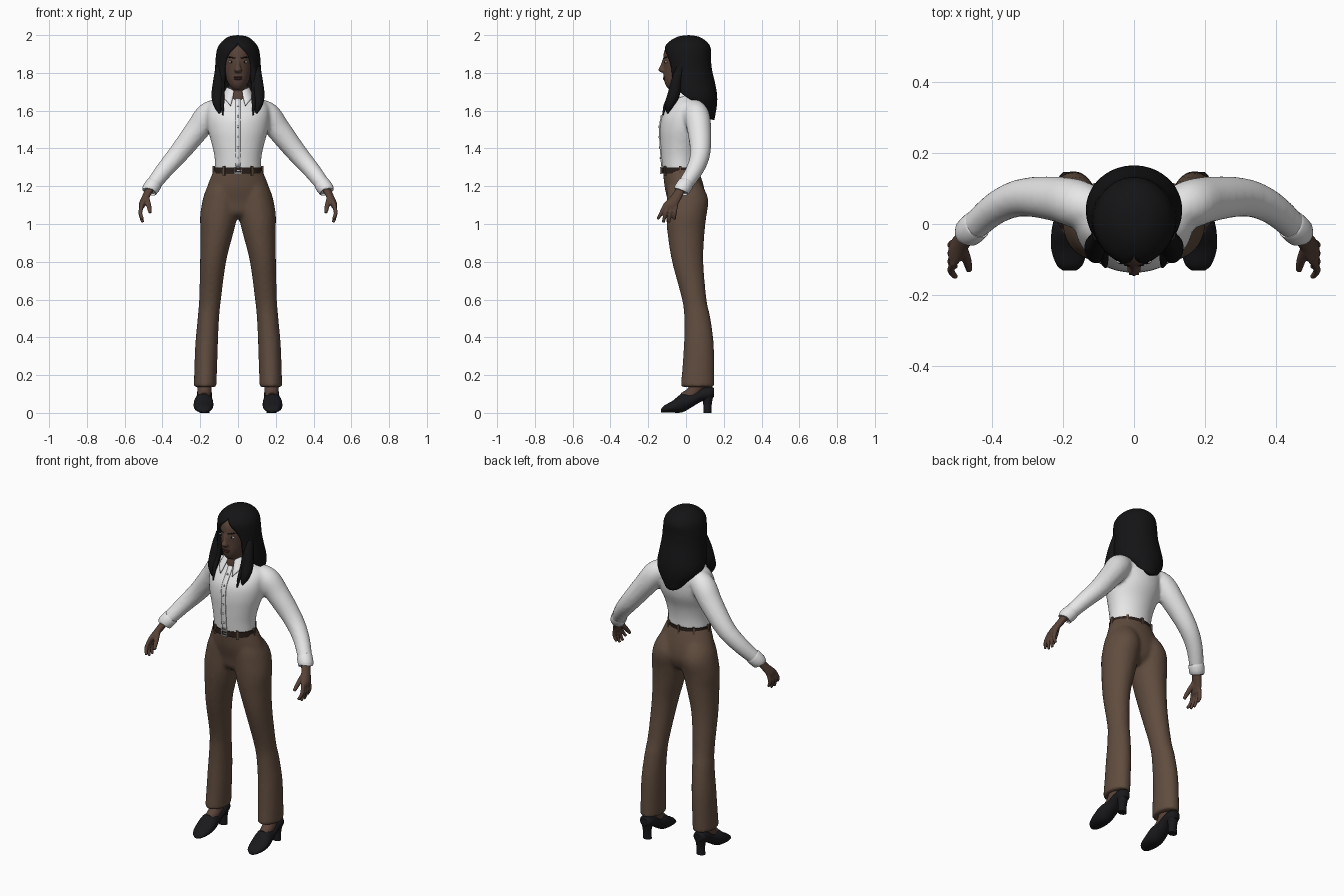
import bpy, bmesh, math
from mathutils import Vector, Matrix

if "Cube" in bpy.data.objects:
    bpy.data.objects.remove(bpy.data.objects["Cube"])


def material(name, r, g, b):
    m = bpy.data.materials.new(name)
    m.use_nodes = True
    m.diffuse_color = (r, g, b, 1)
    m.node_tree.nodes["Principled BSDF"].inputs["Base Color"].default_value = (r, g, b, 1)
    return m


SKIN = material("brown skin", .1, .056, .04)
LIP = material("lip", .075, .03, .026)
HAIR = material("black hair", .007, .007, .008)
SHIRT = material("white cloth", .8, .8, .8)
CLOTH = material("brown cloth", .118, .073, .049)
BELT = material("dark leather", .022, .013, .01)
METAL = material("silver", .55, .55, .55)
SHOE = material("black leather", .01, .01, .012)
EYE = material("eye white", .6, .57, .52)


def resample(rows, steps):
    """Catmull-Rom interpolation through tuples of numbers."""
    out = []
    for i in range(len(rows) - 1):
        p = [rows[max(i - 1, 0)], rows[i], rows[i + 1], rows[min(i + 2, len(rows) - 1)]]
        for s in range(steps):
            t = s / steps
            out.append([b + .5 * t * (c - a + t * (2 * a - 5 * b + 4 * c - d + t * (3 * (b - c) + d - a)))
                        for a, b, c, d in zip(*p)])
    return out + [list(rows[-1])]


def loft(bm, rows, axis=None, side=1, n=24, steps=5):
    """Closed elliptical rings (x, y, z, radius a, radius b) along an axis or along the path."""
    rows = resample(rows, steps)
    rings = []
    for i, r in enumerate(rows):
        if axis == "z":
            u, v = Vector((1, 0, 0)), Vector((0, 1, 0))
        elif axis == "y":
            u, v = Vector((1, 0, 0)), Vector((0, 0, 1))
        else:
            t = Vector(rows[min(i + 1, len(rows) - 1)][:3]) - Vector(rows[max(i - 1, 0)][:3])
            u = t.cross(Vector((0, 1, 0))).normalized()
            v = t.normalized().cross(u)
        ring = []
        for k in range(n):
            a = math.tau * k / n
            p = Vector(r[:3]) + u * r[3] * math.cos(a) + v * r[-1] * math.sin(a)
            ring.append(bm.verts.new((p.x * side, p.y, p.z)))
        rings.append(ring)
    for a, b in zip(rings, rings[1:]):
        for k in range(n):
            bm.faces.new((a[k], a[(k + 1) % n], b[(k + 1) % n], b[k]))
    bm.faces.new(rings[0])
    bm.faces.new(rings[-1])


def arc(bm, rows, power=2, n=40, steps=4):
    """Sheet open at the front: rows of (z, centre y, rx, ry, half opening, end lift)."""
    grid = []
    for z, cy, rx, ry, gap, lift in resample(rows, steps):
        line = []
        for i in range(n + 1):
            t = 2 * i / n - 1
            a = t * math.radians(180 - max(gap, 0))
            line.append(bm.verts.new((rx * math.sin(a), cy + ry * math.cos(a), z + lift * abs(t) ** power)))
        grid.append(line)
    for a, b in zip(grid, grid[1:]):
        for i in range(n):
            bm.faces.new((a[i], a[i + 1], b[i + 1], b[i]))
    bmesh.ops.remove_doubles(bm, verts=bm.verts, dist=.0005)


def blob(bm, place, size):
    m = Matrix.Translation(place) @ Matrix.Diagonal((*size, 1))
    bmesh.ops.create_uvsphere(bm, u_segments=16, v_segments=10, radius=1, matrix=m)


def box(bm, place, size, turn=0):
    m = Matrix.Translation(place) @ Matrix.Rotation(turn, 4, "Z") @ Matrix.Diagonal((*size, 1))
    bmesh.ops.create_cube(bm, size=1, matrix=m)


def finish(name, bm, mat, voxel=0, smooth=4, mirror=False, thick=0):
    bmesh.ops.recalc_face_normals(bm, faces=bm.faces)
    me = bpy.data.meshes.new(name)
    bm.to_mesh(me)
    bm.free()
    me.materials.append(mat)
    me.shade_smooth()
    me.set_sharp_from_angle(angle=math.radians(50))
    ob = bpy.data.objects.new(name, me)
    bpy.context.collection.objects.link(ob)
    if voxel:
        m = ob.modifiers.new("fuse", "REMESH")
        m.mode, m.voxel_size, m.use_smooth_shade = "VOXEL", voxel, True
        m = ob.modifiers.new("soften", "SMOOTH")
        m.factor, m.iterations = .5, smooth
    if thick:
        m = ob.modifiers.new("thickness", "SOLIDIFY")
        m.thickness, m.offset = thick, -1
    if mirror:
        ob.modifiers.new("mirror", "MIRROR")
    return ob


def front_y(ob, x, z):
    """Depth of the front surface of an object at x, z."""
    bpy.context.view_layer.update()
    ev = ob.evaluated_get(bpy.context.evaluated_depsgraph_get())
    hit, place, _, _ = ev.ray_cast(Vector((x, -1, z)), Vector((0, 1, 0)))
    return place.y if hit else -.12


# Trousers: pelvis and two flared legs
bm = bmesh.new()
loft(bm, [(0, -.03, 1.3, .122, .093), (0, -.01, 1.2, .163, .104), (0, .004, 1.12, .18, .1),
          (0, 0, 1.06, .12, .085), (0, 0, 1.03, .05, .05)], "z", n=36)
for s in (1, -1):
    loft(bm, [(.075, -.015, 1.24, .055, .075), (.085, 0, 1.18, .085, .1), (.092, .008, 1.12, .097, .111),
              (.102, .002, 1.04, .099, .106), (.112, 0, .95, .087, .098), (.132, .009, .8, .069, .083),
              (.148, .044, .6, .058, .065), (.157, .06, .5, .057, .07), (.167, .068, .35, .06, .08),
              (.174, .061, .137, .06, .089)], "z", s)
finish("trousers", bm, CLOTH, .011)

# Shirt: torso and sleeves
bm = bmesh.new()
loft(bm, [(0, -.03, 1.28, .122, .094), (0, -.031, 1.35, .124, .099), (0, -.026, 1.42, .138, .109),
          (0, -.012, 1.5, .16, .126), (0, -.002, 1.57, .167, .125), (0, .014, 1.63, .158, .102),
          (0, .014, 1.668, .105, .077), (0, 0, 1.69, .06, .062)], "z", n=36)
for s in (1, -1):
    loft(bm, [(.09, .035, 1.615, .052), (.155, .055, 1.578, .068), (.215, .07, 1.5, .064),
              (.313, .075, 1.375, .054), (.39, .045, 1.285, .046), (.465, -.02, 1.187, .038)], None, s)
shirt = finish("shirt", bm, SHIRT, .011)

# Cuffs
bm = bmesh.new()
loft(bm, [(.44, 0, 1.218, .039), (.446, -.004, 1.21, .043), (.468, -.024, 1.18, .042), (.471, -.027, 1.175, .036)], steps=2)
finish("cuffs", bm, SHIRT, mirror=True)

# Button strip and buttons follow the shirt front
bm = bmesh.new()
last = None
for i in range(19):
    z = 1.305 + i * .02
    y = front_y(shirt, 0, z) - .006
    pair = [bm.verts.new((x, y, z)) for x in (-.014, .014)]
    if last:
        bm.faces.new((last[0], last[1], pair[1], pair[0]))
    last = pair
finish("button_strip", bm, SHIRT, thick=.008)
bm = bmesh.new()
for i in range(6):
    z = 1.35 + i * .055
    blob(bm, (0, front_y(shirt, 0, z) - .007, z), (.006, .003, .006))
finish("buttons", bm, METAL)

# Collar with hanging points
bm = bmesh.new()
arc(bm, [(1.725, -.004, .06, .066, 22, -.02), (1.715, -.006, .066, .078, 22, -.035),
         (1.675, -.012, .086, .112, 27, -.05)], power=6)
finish("collar", bm, SHIRT, thick=.005)

# Belt, loops and buckle
bm = bmesh.new()
loft(bm, [(0, -.03, 1.268, .129, .1), (0, -.03, 1.3, .127, .099)], "z", n=40, steps=1)
finish("belt", bm, BELT)
bm = bmesh.new()
for deg in (35, 90, 140, 180, 220, 270, 325):
    a = math.radians(deg)
    box(bm, (.129 * math.sin(a), -.03 - .1 * math.cos(a), 1.283), (.012, .012, .05), a)
finish("belt_loops", bm, CLOTH)
bm = bmesh.new()
for s in (1, -1):
    box(bm, (s * .018, -.133, 1.284), (.006, .008, .036))
    box(bm, (0, -.133, 1.284 + s * .015), (.036, .008, .006))
box(bm, (.006, -.134, 1.284), (.026, .006, .005))
finish("buckle", bm, METAL)

# Head, nose, ears and neck
bm = bmesh.new()
loft(bm, [(0, -.06, 1.712, .025, .03), (0, -.045, 1.735, .046, .063), (0, -.025, 1.77, .063, .093),
          (0, -.012, 1.82, .075, .107), (0, -.005, 1.87, .08, .116), (0, 0, 1.92, .076, .114),
          (0, 0, 1.95, .062, .088), (0, 0, 1.975, .03, .05)], "z", n=32)
loft(bm, [(0, -.118, 1.868, .008, .008), (0, -.122, 1.837, .012, .015), (0, -.127, 1.814, .02, .02),
          (0, -.118, 1.802, .014, .014)], "z")
loft(bm, [(0, .005, 1.62, .07), (0, -.012, 1.67, .059), (0, -.015, 1.72, .05), (0, -.02, 1.78, .05)], "z")
for s in (1, -1):
    blob(bm, (s * .08, .005, 1.83), (.01, .018, .03))
head = finish("head", bm, SKIN, .006, 3)

# Eyes, brows and lips
bm, pupils, brows = bmesh.new(), bmesh.new(), bmesh.new()
for s in (1, -1):
    y = front_y(head, s * .037, 1.858)
    blob(bm, (s * .037, y + .002, 1.858), (.014, .007, .0065))
    blob(pupils, (s * .036, y - .003, 1.858), (.0055, .0035, .0058))
    for k in range(4):
        x = s * (.02 + k * .011)
        blob(brows, (x, front_y(head, x, 1.88) + .001, 1.879 + .002 * min(k, 2)), (.009, .004, .0035))
finish("eyes", bm, EYE)
finish("pupils", pupils, HAIR)
finish("brows", brows, HAIR)
bm = bmesh.new()
y = front_y(head, 0, 1.772)
blob(bm, (0, y + .004, 1.777), (.025, .008, .005))
blob(bm, (0, y + .004, 1.768), (.021, .009, .006))
finish("lips", bm, LIP)

# Long hair open around the face, with locks on the chest
bm = bmesh.new()
arc(bm, [(2, .015, .0001, .0001, 0, 0), (1.992, .012, .048, .054, 0, 0), (1.965, .01, .086, .1, 0, 0),
         (1.93, .008, .109, .123, 13, 0), (1.88, .01, .118, .122, 32, 0), (1.82, .015, .122, .122, 41, 0),
         (1.75, .025, .13, .128, 42, 0), (1.69, .04, .136, .124, 60, 0), (1.63, .05, .126, .114, 85, .02),
         (1.55, .06, .085, .09, 100, .08)])
finish("hair", bm, HAIR, thick=.03)
bm = bmesh.new()
loft(bm, [(.098, -.03, 1.83, .02), (.103, -.05, 1.76, .028), (.108, -.064, 1.69, .032),
          (.108, -.085, 1.64, .026), (.1, -.095, 1.6, .012), (.097, -.095, 1.585, .003)])
loft(bm, [(.082, -.055, 1.77, .012), (.085, -.075, 1.69, .013), (.083, -.108, 1.63, .01), (.08, -.122, 1.575, .003)])
finish("hair_locks", bm, HAIR, mirror=True)

# Hands: palm, four fingers and thumb
bm = bmesh.new()
loft(bm, [(.46, -.018, 1.2, .024, .026), (.485, -.048, 1.15, .022, .031), (.505, -.077, 1.11, .019, .039),
          (.511, -.085, 1.085, .014, .036)], "z")
for k in range(4):
    f = k / 3
    base, tip = -.113 + .056 * f, -.15 + .088 * f
    low = 1.0 + .025 * abs(2 * f - 1)
    loft(bm, [(.508, base + .005, 1.105, .011), (.517, (base + tip) / 2, 1.058, .0105), (.504, tip, low, .008)], n=12)
loft(bm, [(.485, -.065, 1.145, .014), (.473, -.1, 1.1, .0135), (.465, -.132, 1.06, .009)], n=12)
finish("hands", bm, SKIN, .0045, 2, mirror=True)

# Feet and heeled shoes
bm = bmesh.new()
loft(bm, [(.178, .08, .18, .04), (.178, .035, .105, .036), (.18, -.015, .078, .03)])
finish("feet", bm, SKIN, mirror=True)
bm = bmesh.new()
loft(bm, [(.182, -.132, .011, .018, .009), (.182, -.115, .02, .037, .019), (.183, -.07, .033, .051, .032),
          (.182, -.02, .053, .051, .05), (.18, .03, .068, .043, .038), (.178, .08, .095, .04, .036),
          (.178, .125, .105, .038, .034), (.178, .147, .108, .022, .024)], "y")
loft(bm, [(.178, .115, .1, .035, .032), (.178, .114, .05, .025, .023), (.178, .113, 0, .026, .021)], "z")
finish("shoes", bm, SHOE, mirror=True)
